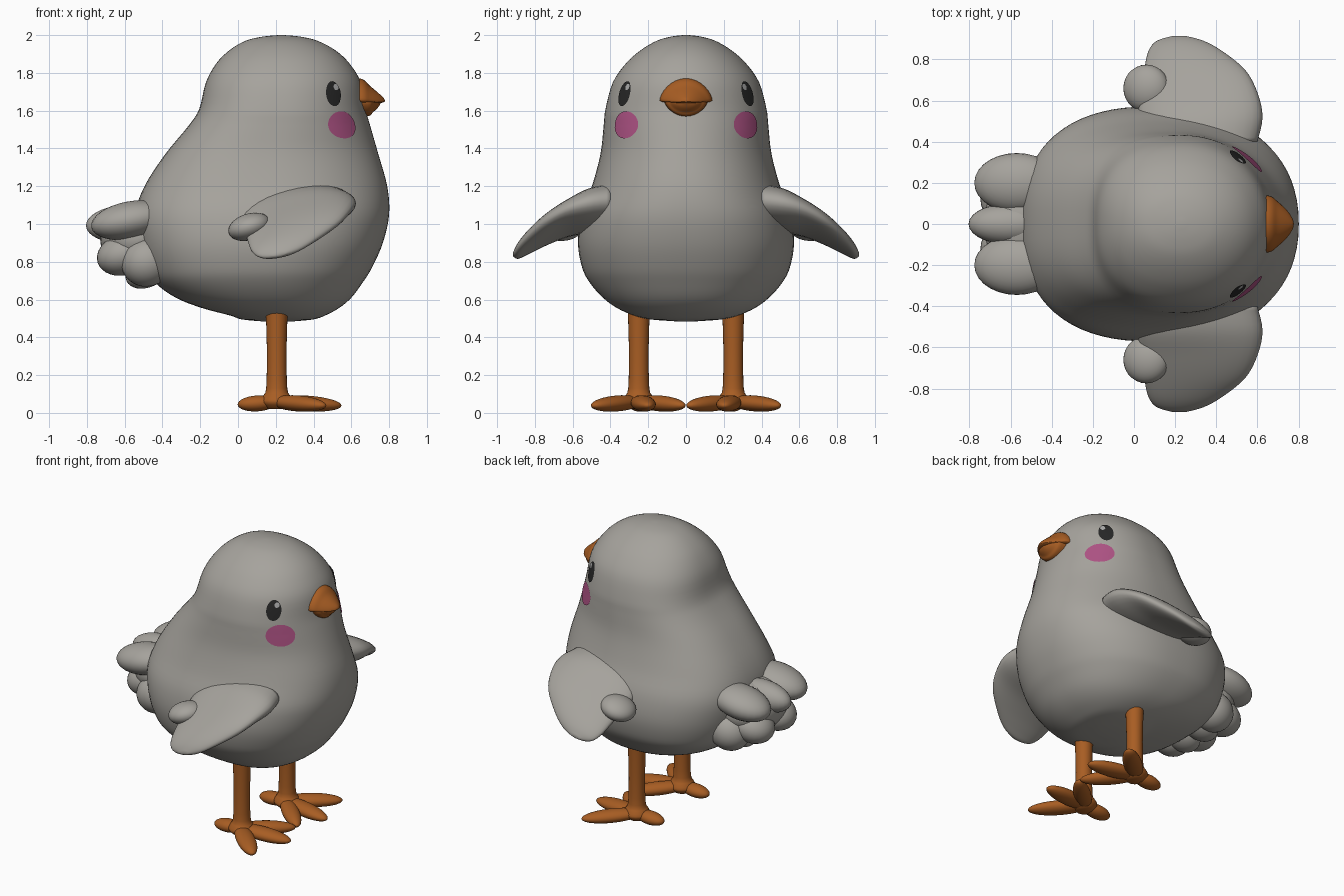
import bpy, bmesh, math
from mathutils import Vector, Matrix

if "Cube" in bpy.data.objects:
    bpy.data.objects.remove(bpy.data.objects["Cube"])


def material(name, rgb):
    m = bpy.data.materials.new(name)
    m.diffuse_color = (*rgb, 1)
    m.use_nodes = True
    m.node_tree.nodes["Principled BSDF"].inputs["Base Color"].default_value = m.diffuse_color
    return m


GREY = material("grey_down", (0.38, 0.365, 0.335))
ORANGE = material("orange", (0.39, 0.11, 0.017))
PINK = material("blush_pink", (0.42, 0.085, 0.23))
BLACK = material("eye_black", (0.02, 0.02, 0.02))
SHINE = material("eye_shine", (0.4, 0.4, 0.4))


def finish(bm, name, mat, recalc=True):
    if recalc:
        bmesh.ops.recalc_face_normals(bm, faces=bm.faces)
    for f in bm.faces:
        f.smooth = True
    me = bpy.data.meshes.new(name)
    bm.to_mesh(me)
    bm.free()
    me.materials.append(mat)
    ob = bpy.data.objects.new(name, me)
    bpy.context.collection.objects.link(ob)
    return ob


def loft(name, rings, mat):
    """Skin a list of closed rings and cap both ends."""
    bm = bmesh.new()
    vs = [[bm.verts.new(p) for p in r] for r in rings]
    n = len(vs[0])
    for a, b in zip(vs, vs[1:]):
        for i in range(n):
            j = (i + 1) % n
            bm.faces.new((a[i], a[j], b[j], b[i]))
    bm.faces.new(vs[0])
    bm.faces.new(vs[-1])
    return finish(bm, name, mat)


def ellipsoid(name, centre, radii, mat, yaw=0.0, pitch=0.0):
    bm = bmesh.new()
    mx = (Matrix.Translation(centre) @ Matrix.Rotation(yaw, 4, 'Z')
          @ Matrix.Rotation(pitch, 4, 'Y') @ Matrix.Diagonal((*radii, 1)))
    bmesh.ops.create_uvsphere(bm, u_segments=28, v_segments=16, radius=1, matrix=mx)
    return finish(bm, name, mat)


def sample(rows, t):
    """Catmull-Rom interpolation through table rows."""
    i = max(0, min(int(t), len(rows) - 2))
    f = t - i
    p = [rows[max(0, min(k, len(rows) - 1))] for k in range(i - 1, i + 3)]
    return [0.5 * (2 * b + (c - a) * f + (2 * a - 5 * b + 4 * c - d) * f * f
                   + (3 * b - a - 3 * c + d) * f ** 3) for a, b, c, d in zip(*p)]


def steps(rows, n):
    total = (len(rows) - 1) * n
    return [sample(rows, i / n) for i in range(total + 1)]


def angles(n):
    return [2 * math.pi * i / n for i in range(n)]


def power(v, e):
    return math.copysign(abs(v) ** e, v)


# Body and head: height, back x, front x, half width
BODY = [(.485, .12, .30, .06), (.495, .02, .40, .19), (.515, -.04, .46, .275),
        (.555, -.19, .535, .365), (.61, -.33, .60, .44), (.69, -.44, .66, .51),
        (.77, -.49, .71, .55), (.90, -.53, .767, .572), (1.05, -.545, .80, .553),
        (1.20, -.495, .79, .498), (1.37, -.385, .743, .453), (1.52, -.262, .70, .436),
        (1.61, -.205, .675, .426), (1.75, -.17, .65, .387), (1.85, -.115, .59, .318),
        (1.92, -.045, .515, .24), (1.97, .04, .42, .155), (1.992, .13, .33, .08),
        (2.0, .215, .245, .015)]


def body_point(row, a, grow=0.0):
    """Rounded section, squarer at the back than at the face."""
    z, x0, x1, w = row
    front = 2.05 + 0.22 * max(0, min(1, (1.4 - z) / 0.35))
    back = 2.55 - 0.35 * max(0, min(1, (z - 1.6) / 0.3))
    e = 2 / (front if math.cos(a) > 0 else back)
    return Vector(((x0 + x1) / 2 + ((x1 - x0) / 2 + grow) * power(math.cos(a), e),
                   (w + grow) * power(math.sin(a), e), z))


loft("body", [[body_point(r, a) for a in angles(72)] for r in steps(BODY, 4)], GREY)


def row_at(z):
    lo, hi = 0.0, len(BODY) - 1.0
    for _ in range(40):
        mid = (lo + hi) / 2
        if sample(BODY, mid)[0] < z:
            lo = mid
        else:
            hi = mid
    return sample(BODY, lo)


def patch(name, z, angle, ru, rv, side, mat, lift):
    """Thin oval laid on the body surface."""
    bm = bmesh.new()

    def vert(k, a):
        t = angle + k * ru * math.cos(a) / 0.43
        return bm.verts.new(body_point(row_at(z + k * rv * math.sin(a)), side * t, lift))
    mid = vert(0, 0)
    rings = [[vert(k / 4, a) for a in angles(28)] for k in range(1, 5)]
    for i in range(28):
        j = (i + 1) % 28
        bm.faces.new((mid, rings[0][i], rings[0][j]))
        for p, q in zip(rings, rings[1:]):
            bm.faces.new((p[i], q[i], q[j], p[j]))
    bm.normal_update()
    out = Vector((math.cos(angle), side * math.sin(angle), 0))
    for f in bm.faces:
        if f.normal.dot(out) < 0:
            f.normal_flip()
    return finish(bm, name, mat, recalc=False)


# Wing sections: y, back x, front x, height, half thickness, slope
WING = [(.40, .05, .60, 1.095, .115, .10), (.52, .02, .625, 1.07, .11, .13),
        (.64, .035, .60, 1.025, .085, .18), (.75, .05, .54, .965, .068, .2),
        (.84, .07, .43, .90, .052, .2), (.89, .11, .34, .858, .036, .2),
        (.915, .19, .25, .84, .01, .2)]


def wing_ring(row, s):
    y, x0, x1, z, h, slope = row
    c, r = (x0 + x1) / 2, (x1 - x0) / 2
    return [(c + r * math.cos(a), s * y, z + h * math.sin(a) + slope * r * math.cos(a))
            for a in angles(32)]


for s, side in ((1, "left"), (-1, "right")):
    # Face details
    patch(side + "_eye", 1.69, math.radians(52), .05, .066, s, BLACK, .006)
    patch(side + "_eye_shine", 1.725, math.radians(49.5), .017, .017, s, SHINE, .009)
    patch(side + "_cheek", 1.525, math.radians(46.5), .09, .072, s, PINK, .005)
    # Wing and its small rear feather
    loft(side + "_wing", [wing_ring(r, s) for r in steps(WING, 4)], GREY)
    ellipsoid(side + "_wing_feather", (.06, s * .66, .985), (.115, .115, .07), GREY, 0, -.3)
    # Leg
    leg = [(.02, .05), (.055, .085), (.09, .072), (.13, .056), (.3, .052), (.48, .056), (.56, .06)]
    loft(side + "_leg", [[(.205 + r * math.cos(a), s * .25 + r * math.sin(a), z)
                          for a in angles(24)] for z, r in steps(leg, 3)], ORANGE)
    # Toes: tip x, tip y, half width
    for toe, tx, ty, w in (("outer", .46, .495, .06), ("middle", .545, .20, .062),
                           ("inner", .45, .01, .055), ("rear", 0, .25, .055)):
        d = Vector((tx - .19, s * (ty - .25), 0))
        mid = Vector((.19, s * .25, .05)) + d * 0.47
        ellipsoid(f"{side}_{toe}_toe", mid, (d.length * .54, w, .042), ORANGE,
                  math.atan2(d.y, d.x), .06)
    # Paired tail feathers
    for n, (c, r, p) in enumerate((((-.57, .20, 1.02), (.21, .145, .10), -.18),
                                   ((-.60, .12, .84), (.15, .135, .11), -.3),
                                   ((-.48, .20, .80), (.14, .13, .13), -.4),
                                   ((-.48, .09, .745), (.12, .11, .08), -.4))):
        ellipsoid(f"{side}_tail_feather_{n + 1}", (c[0], s * c[1], c[2]), r, GREY, 0, p)

# Middle tail feathers
ellipsoid("middle_tail_feather", (-.60, 0, 1.0), (.205, .10, .10), GREY, 0, -.05)
ellipsoid("tail_core", (-.53, 0, .92), (.20, .27, .17), GREY)

# Beak: x, half width, corner height, top or bottom
BEAK_TOP = [(.56, .14, 1.655, 1.778), (.655, .138, 1.655, 1.768), (.70, .108, 1.652, 1.73),
            (.745, .065, 1.648, 1.692), (.77, .028, 1.648, 1.668), (.777, .004, 1.65, 1.655)]
BEAK_LOW = [(.56, .12, 1.645, 1.575), (.685, .108, 1.645, 1.57), (.715, .085, 1.645, 1.592),
            (.74, .055, 1.645, 1.615), (.755, .012, 1.645, 1.638)]


def beak_ring(row, low):
    x, w, m, z = row
    flat = 0.02 * w / .14
    pts = []
    for a in angles(32):
        up = math.sin(a)
        h = abs(z - m) * abs(up) ** .3 if (up > 0) != low else flat
        pts.append((x, w * math.cos(a), m + h * up))
    return pts


loft("upper_beak", [beak_ring(r, False) for r in steps(BEAK_TOP, 4)], ORANGE)
loft("lower_beak", [beak_ring(r, True) for r in steps(BEAK_LOW, 4)], ORANGE)
